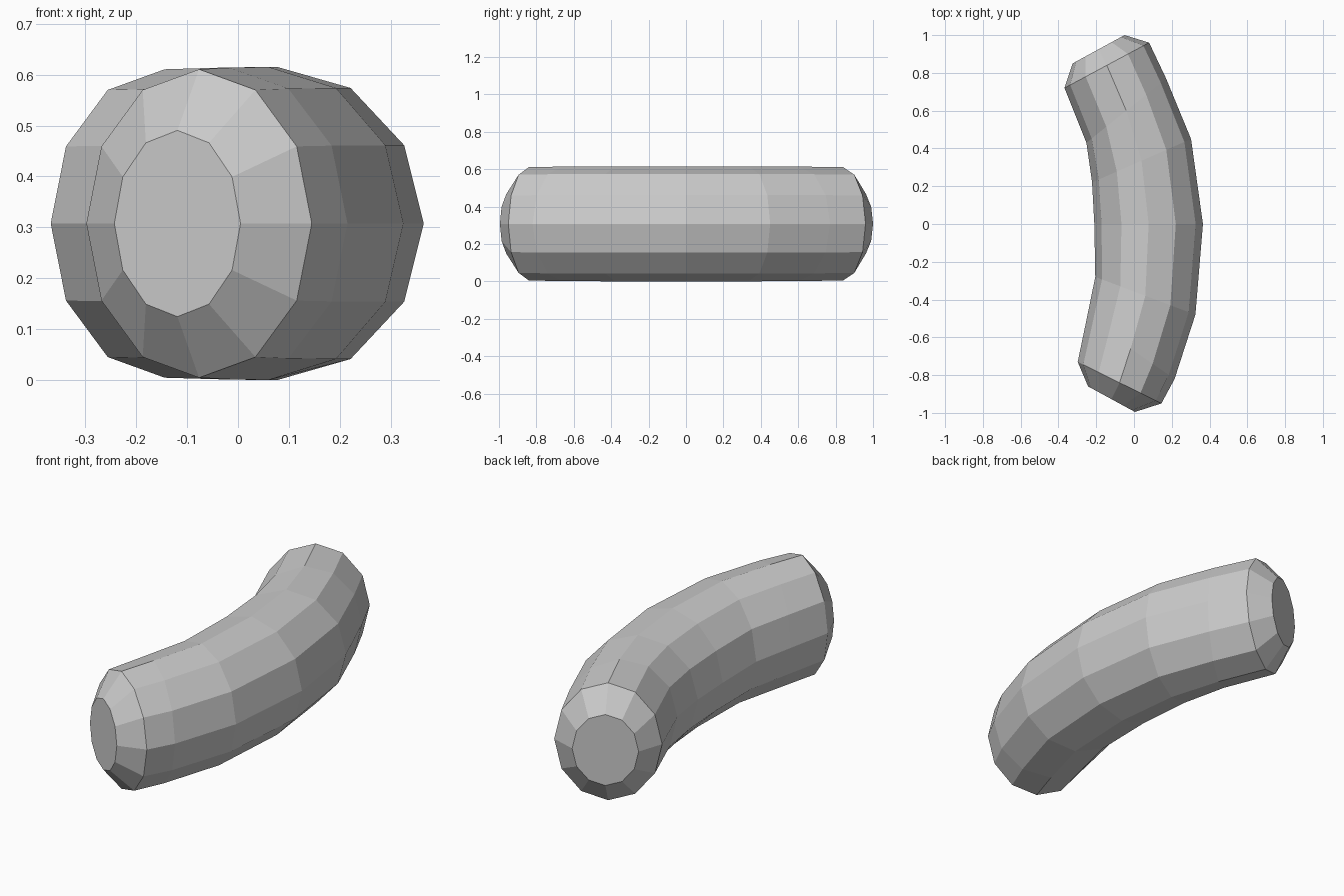
import bpy, bmesh, math
from mathutils import Vector

if "Cube" in bpy.data.objects:
    bpy.data.objects.remove(bpy.data.objects["Cube"])

SIDES = 12
MID_Z = 0.3075

# Cross-sections along the bend: inner (x, y), outer (x, y), half height
rings = [
    ((-0.243, -0.86), (0.005, -0.995), 0.183),
    ((-0.298, -0.73), (0.145, -0.95), 0.303),
    ((-0.25, -0.50), (0.215, -0.82), 0.306),
    ((-0.205, -0.28), (0.325, -0.48), 0.3075),
    ((-0.21, 0.00), (0.365, 0.00), 0.3075),
    ((-0.222, 0.22), (0.302, 0.45), 0.3075),
    ((-0.252, 0.43), (0.17, 0.77), 0.306),
    ((-0.368, 0.72), (0.08, 0.96), 0.303),
    ((-0.325, 0.85), (-0.05, 1.00), 0.183),
]

bm = bmesh.new()
loops = []
for inner, outer, half_h in rings:
    a, b = Vector((*inner, MID_Z)), Vector((*outer, MID_Z))
    centre, side = (a + b) / 2, (b - a) / 2
    loop = []
    for i in range(SIDES):
        t = 2 * math.pi * i / SIDES
        loop.append(bm.verts.new(centre + side * math.cos(t)
                                 + Vector((0, 0, half_h * math.sin(t)))))
    loops.append(loop)

# Skin between neighbouring sections
for lo, hi in zip(loops, loops[1:]):
    for i in range(SIDES):
        j = (i + 1) % SIDES
        bm.faces.new((lo[i], lo[j], hi[j], hi[i]))

# Flat end caps
bm.faces.new(loops[0])
bm.faces.new(loops[-1])
bmesh.ops.recalc_face_normals(bm, faces=bm.faces)

mesh = bpy.data.meshes.new("curved_sausage")
bm.to_mesh(mesh)
bm.free()
bpy.context.collection.objects.link(bpy.data.objects.new("curved_sausage", mesh))
